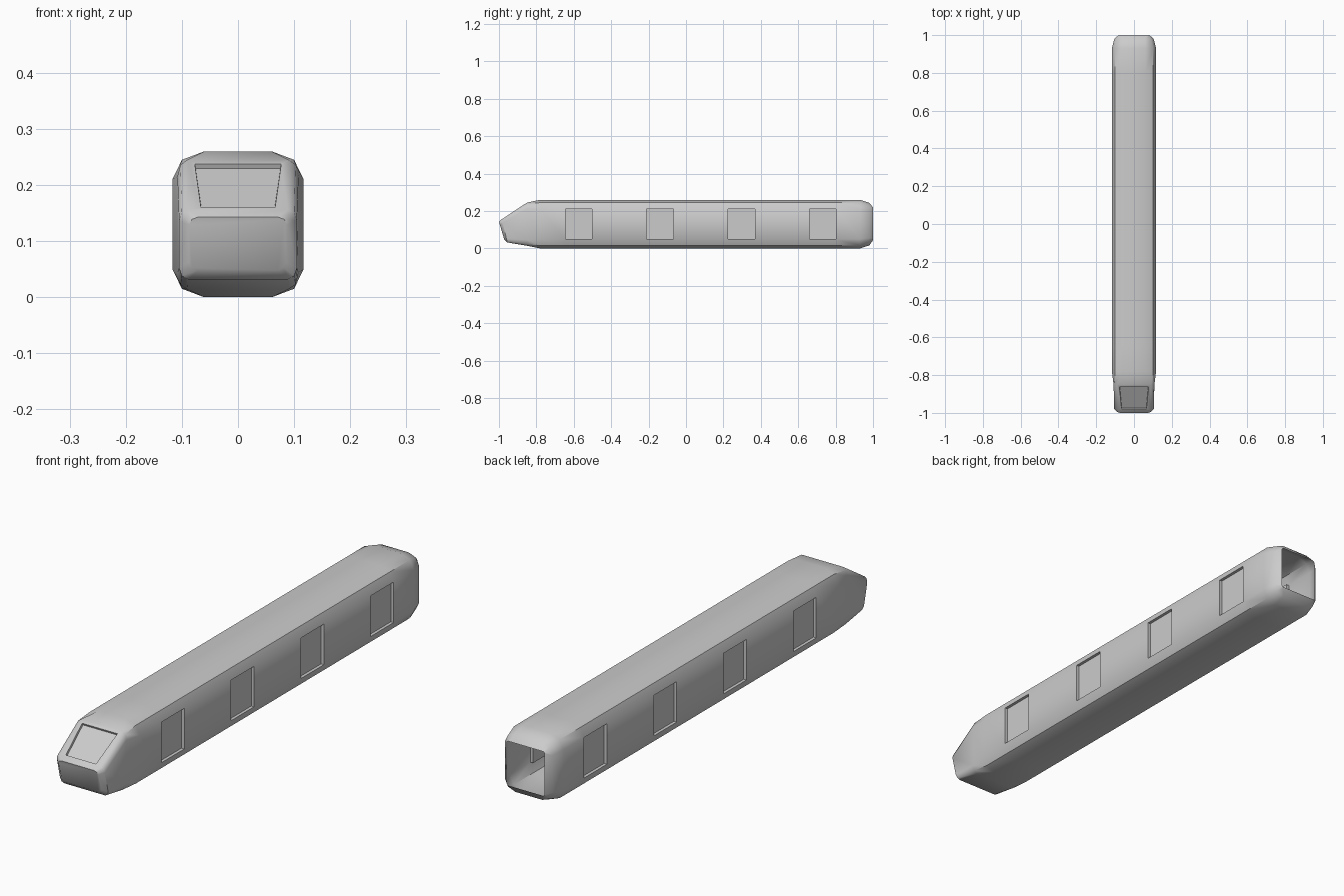
import bpy, bmesh
from mathutils import Vector

if "Cube" in bpy.data.objects:
    bpy.data.objects.remove(bpy.data.objects["Cube"])


def section(y_bot, y_top, w, zb, zt, bx, bz):
    """Closed 12-point rounded-rectangle ring, optionally leaning in y."""
    half = [(w - bx, zt), (w - .3 * bx, zt - .3 * bz), (w, zt - bz),
            (w, zb + bz), (w - .3 * bx, zb + .3 * bz), (w - bx, zb)]
    pts = half + [(-x, z) for x, z in reversed(half)]
    return [Vector((x, y_bot + (y_top - y_bot) * (z - zb) / (zt - zb), z)) for x, z in pts]


def hull(y):
    return section(y, y, .117, 0, .26, .057, .05)


bm = bmesh.new()

# Nose sections, front to back
nose_tip = section(-.972, -1.0, .087, .048, .143, .016, .014)
nose_rim = section(-.955, -.985, .105, .032, .156, .016, .02)
brow = section(-.85, -.85, .108, .014, .245, .018, .03)
rings = [nose_tip, nose_rim, brow, hull(-.78)]

# Straight body, with a section at each window edge
window_bays = []
for k in range(4):
    y0 = -.645 + .435 * k
    window_bays.append(len(rings))
    rings += [hull(y0), hull(y0 + .143)]

# Rounded, open rear end
rings += [hull(.93),
          section(.98, .98, .104, .016, .244, .045, .04),
          section(1, 1, .082, .044, .219, .006, .006)]

# Loft the shell
loops = [[bm.verts.new(p) for p in r] for r in rings]
faces = {}
for a in range(len(loops) - 1):
    for i in range(12):
        j = (i + 1) % 12
        faces[a, i] = bm.faces.new((loops[a][i], loops[a][j], loops[a + 1][j], loops[a + 1][i]))
bm.faces.new(loops[0])
bmesh.ops.recalc_face_normals(bm, faces=bm.faces[:])
if faces[4, 2].normal.x < 0:
    bmesh.ops.reverse_faces(bm, faces=bm.faces[:])

# Recessed side windows on both sides
for bay in window_bays:
    for edge, inward in ((2, -1), (8, 1)):
        out = bmesh.ops.extrude_discrete_faces(bm, faces=[faces[bay, edge]])
        bmesh.ops.translate(bm, verts=out["faces"][0].verts[:], vec=(.012 * inward, 0, 0))

# Recessed windscreen, narrower at the bottom
screen = faces[1, 11]
bm.normal_update()
bmesh.ops.inset_individual(bm, faces=[screen], thickness=.01)
low = Vector((0, -.985, .156))
high = Vector((0, -.85, .245))
for v in screen.verts:
    upper = v.co.z > .2
    side = 1 if v.co.x > 0 else -1
    v.co = low.lerp(high, .91 if upper else .04)
    v.co.x = side * (.077 if upper else .066)
bm.normal_update()
bmesh.ops.inset_individual(bm, faces=[screen], thickness=.002, depth=-.008)

mesh = bpy.data.meshes.new("train_car_shell")
bm.to_mesh(mesh)
bm.free()
car = bpy.data.objects.new("train_car_shell", mesh)
bpy.context.collection.objects.link(car)
bpy.context.view_layer.objects.active = car
car.select_set(True)
bpy.ops.object.shade_smooth_by_angle(angle=.75)
